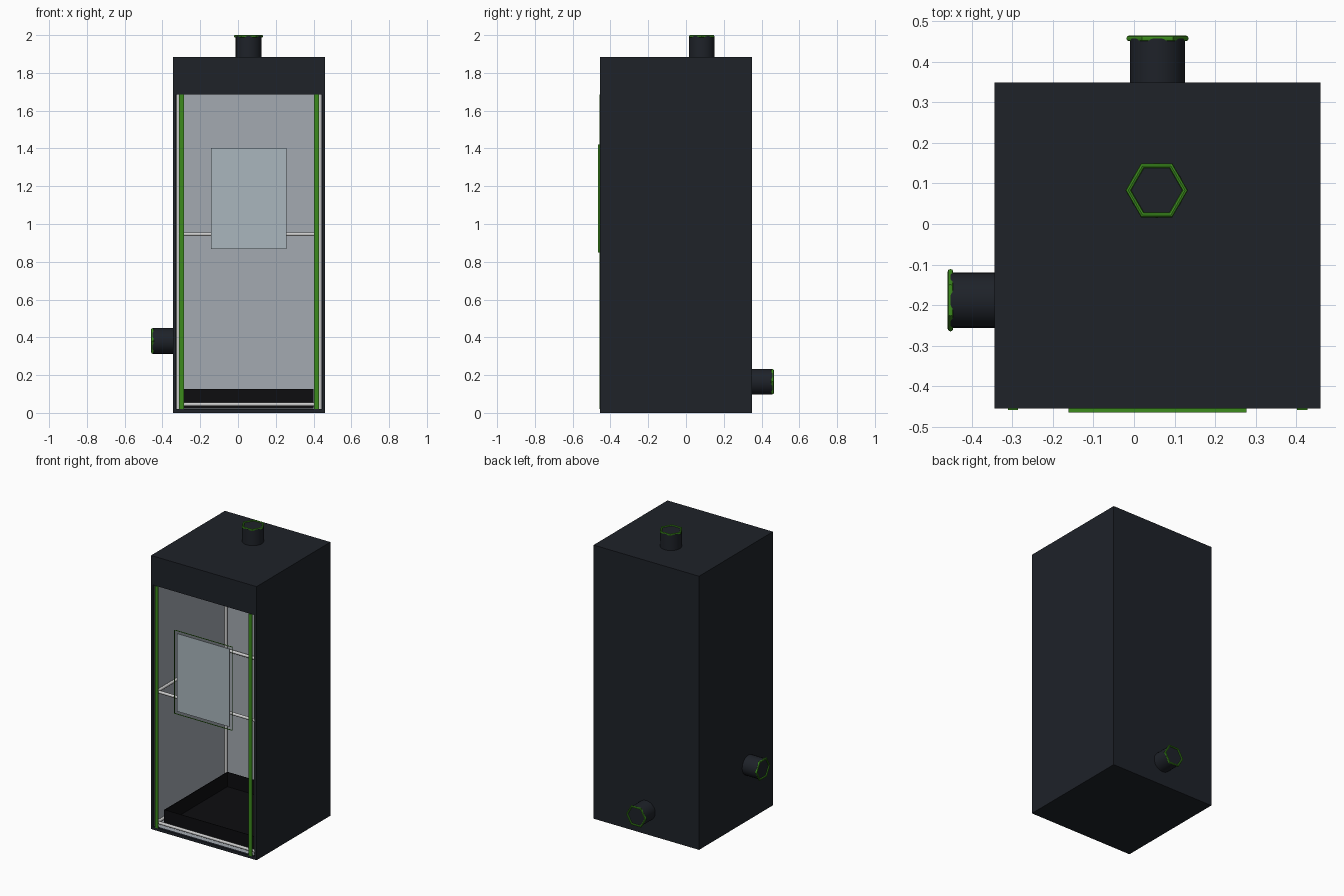
import bpy, bmesh, math
from mathutils import Matrix, Vector

if "Cube" in bpy.data.objects:
    bpy.data.objects.remove(bpy.data.objects["Cube"])

CX, CY, H = 0.058, -0.053, 0.402      # tent centre and half width
TOP, T = 1.885, 0.015                 # roof height and wall thickness
X0, X1, Y0, Y1 = CX - H, CX + H, CY - H, CY + H


def material(name, r, g, b):
    m = bpy.data.materials.new(name)
    m.diffuse_color = (r, g, b, 1)
    m.use_nodes = True
    m.node_tree.nodes["Principled BSDF"].inputs["Base Color"].default_value = m.diffuse_color
    return m


FABRIC = material("dark_fabric", 0.013, 0.016, 0.022)
LINER = material("reflective_liner", 0.37, 0.40, 0.44)
GREEN = material("green_trim", 0.045, 0.26, 0.012)
STEEL = material("pole_white", 0.68, 0.68, 0.68)
BLACK = material("tray_black", 0.004, 0.004, 0.005)
PANE = material("window_pane", 0.40, 0.47, 0.51)


def finish(name, bm, mat, smooth=False):
    me = bpy.data.meshes.new(name)
    bm.to_mesh(me)
    bm.free()
    me.materials.append(mat)
    ob = bpy.data.objects.new(name, me)
    bpy.context.collection.objects.link(ob)
    if smooth:
        bpy.ops.object.select_all(action='DESELECT')
        ob.select_set(True)
        bpy.context.view_layer.objects.active = ob
        bpy.ops.object.shade_smooth_by_angle(angle=math.radians(40))
    return ob


def box_mesh(lo, hi):
    lo, hi = Vector(lo), Vector(hi)
    bm = bmesh.new()
    bmesh.ops.create_cube(bm, size=1, matrix=Matrix.Translation((lo + hi) / 2)
                          @ Matrix.Diagonal((*(hi - lo), 1)))
    return bm


def box(name, lo, hi, mat):
    return finish(name, box_mesh(lo, hi), mat)


def drop_faces(bm, test):
    bm.normal_update()
    bmesh.ops.delete(bm, geom=[f for f in bm.faces if test(f.normal)], context='FACES_ONLY')


def rod(name, a, b, r, mat, segs=12):
    a, b = Vector(a), Vector(b)
    rot = (b - a).to_track_quat('Z', 'Y').to_matrix().to_4x4()
    bm = bmesh.new()
    bmesh.ops.create_cone(bm, cap_ends=True, segments=segs, radius1=r, radius2=r,
                          depth=(b - a).length,
                          matrix=Matrix.Translation((a + b) / 2) @ rot)
    return finish(name, bm, mat, True)


# Fabric walls, roof, floor and front header
box("left_wall", (X0, Y0, 0), (X0 + T, Y1, TOP), FABRIC)
box("right_wall", (X1 - T, Y0, 0), (X1, Y1, TOP), FABRIC)
box("back_wall", (X0 + T, Y1 - T, 0), (X1 - T, Y1, TOP), FABRIC)
box("roof", (X0 + T, Y0, TOP - T), (X1 - T, Y1 - T, TOP), FABRIC)
box("floor", (X0 + T, Y0, 0), (X1 - T, Y1 - T, 0.02), FABRIC)
box("front_header", (X0 + T, Y0, 1.685), (X1 - T, Y0 + T, TOP - T), FABRIC)

# Reflective liner, open to the front, facing inwards
e = T + 0.001
bm = box_mesh((X0 + e, Y0 + e, 0.021), (X1 - e, Y1 - e, TOP - e))
drop_faces(bm, lambda n: n.y < -0.9)
bmesh.ops.reverse_faces(bm, faces=bm.faces[:])
finish("inner_liner", bm, LINER)

# Pole frame: corner uprights and three levels of cross bars
P, R = 0.375, 0.01
corners = [(CX - P, CY - P), (CX + P, CY - P), (CX + P, CY + P), (CX - P, CY + P)]
for i, c in enumerate(corners):
    d = corners[(i + 1) % 4]
    rod(f"corner_pole_{i}", (*c, 0.021), (*c, TOP - e), R, STEEL)
    for level, z in (("bottom", 0.045), ("middle", 0.946), ("top", 1.855)):
        rod(f"{level}_bar_{i}", (*c, z), (*d, z), R, STEEL)

# Spill tray with thin walls
S = 0.343
bm = box_mesh((CX - S, CY - S, 0.022), (CX + S, CY + S, 0.126))
drop_faces(bm, lambda n: n.z > 0.9)
tray = finish("floor_tray", bm, BLACK)
mod = tray.modifiers.new("thickness", 'SOLIDIFY')
mod.thickness = 0.006

# Door zips on both sides of the opening
for side, s in (("left", -1), ("right", 1)):
    x = CX + s * 0.357
    box(f"{side}_zip", (x - 0.0125, Y0 - 0.004, 0.02), (x + 0.0125, Y0 + 0.001, 1.685), GREEN)

# Window: pane inside a thin sleeve open at front and back
WZ = 1.135
box("window_pane", (CX - 0.2, Y0 - 0.006, WZ - 0.268), (CX + 0.2, Y0 - 0.001, WZ + 0.268), PANE)
bm = box_mesh((CX - 0.22, Y0 - 0.01, WZ - 0.287), (CX + 0.22, Y0, WZ + 0.287))
drop_faces(bm, lambda n: abs(n.y) > 0.9)
finish("window_frame", bm, GREEN)


# Duct ports with a six-sided ring on the rim
def port(name, base, out, side):
    base, out, side = Vector(base), Vector(out), Vector(side)
    tip = base + out * 0.109
    rod(f"{name}_port", base - out * 0.005, tip, 0.068, FABRIC, 24)
    bm = bmesh.new()
    bmesh.ops.create_circle(bm, cap_ends=False, segments=8, radius=0.007,
                            matrix=Matrix.Translation(side * 0.07 + tip)
                            @ Matrix((side, out, side.cross(out))).transposed().to_4x4())
    bmesh.ops.spin(bm, geom=bm.edges[:], cent=tip, axis=out, angle=math.tau, steps=6,
                   use_merge=True)
    bmesh.ops.remove_doubles(bm, verts=bm.verts[:], dist=0.0002)
    bmesh.ops.recalc_face_normals(bm, faces=bm.faces[:])
    finish(f"{name}_port_ring", bm, GREEN, True)


port("top", (0.056, 0.083, TOP), (0, 0, 1), (1, 0, 0))
port("left", (X0, -0.188, 0.381), (-1, 0, 0), (0, 1, 0))
port("back", (0.058, Y1, 0.165), (0, 1, 0), (1, 0, 0))
